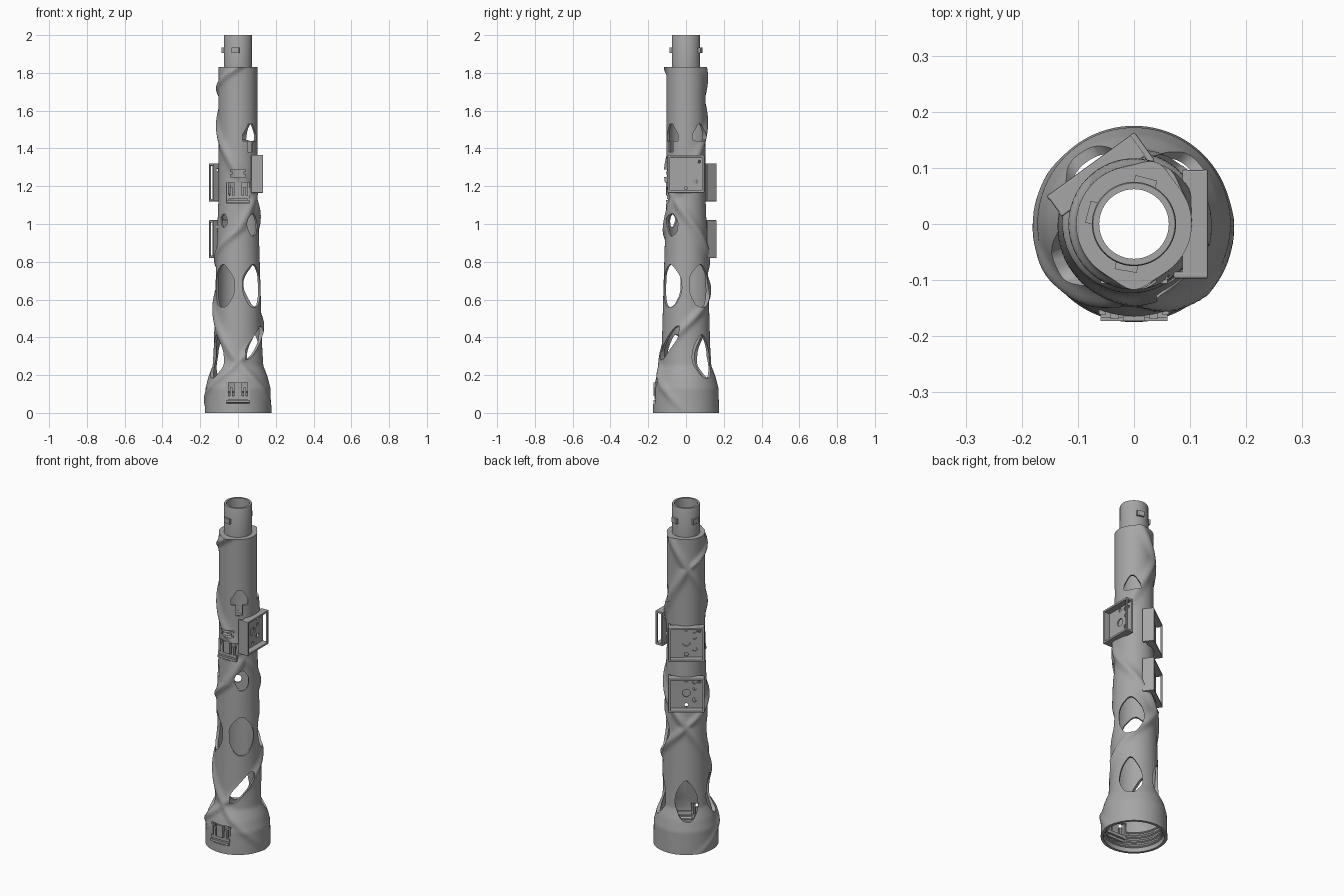
import bpy, bmesh, math
from mathutils import Vector

old = bpy.data.objects.get("Cube")
if old:
    bpy.data.objects.remove(old, do_unlink=True)

grey = bpy.data.materials.new("plain_grey")
grey.use_nodes = True
grey.diffuse_color = (0.38, 0.38, 0.38, 1)
bsdf = grey.node_tree.nodes["Principled BSDF"]
bsdf.inputs["Base Color"].default_value = (0.38, 0.38, 0.38, 1)
bsdf.inputs["Roughness"].default_value = 0.6


def interp(table, x):
    for (a, u), (b, v) in zip(table, table[1:]):
        if x <= b:
            return u + (v - u) * (x - a) / (b - a)
    return table[-1][1]


def place(az, t, d, z):
    """Point at distance d along azimuth az, t sideways, z up."""
    a = math.radians(az)
    return Vector((d * math.cos(a) - t * math.sin(a),
                   d * math.sin(a) + t * math.cos(a), z))


def prism(bm, az, pts, d0, d1):
    """Extrude a (sideways, height) outline outwards along azimuth az."""
    near = [bm.verts.new(place(az, t, d0, z)) for t, z in pts]
    far = [bm.verts.new(place(az, t, d1, z)) for t, z in pts]
    bm.faces.new(near)
    bm.faces.new(far[::-1])
    for i in range(len(pts)):
        j = (i + 1) % len(pts)
        bm.faces.new((near[j], near[i], far[i], far[j]))


def block(bm, az, t0, t1, d0, d1, z0, z1):
    prism(bm, az, [(t0, z0), (t1, z0), (t1, z1), (t0, z1)], d0, d1)


def rounded(pts, steps=2):
    """Cut the corners of an outline repeatedly."""
    for _ in range(steps):
        out = []
        for i, p in enumerate(pts):
            p, q = Vector(p), Vector(pts[(i + 1) % len(pts)])
            out += [p.lerp(q, 0.2), p.lerp(q, 0.8)]
        pts = out
    return [tuple(p) for p in pts]


def finish(bm, name):
    bmesh.ops.recalc_face_normals(bm, faces=bm.faces)
    me = bpy.data.meshes.new(name)
    bm.to_mesh(me)
    bm.free()
    me.materials.append(grey)
    ob = bpy.data.objects.new(name, me)
    bpy.context.collection.objects.link(ob)
    return ob


def activate(ob):
    bpy.ops.object.select_all(action='DESELECT')
    ob.select_set(True)
    bpy.context.view_layer.objects.active = ob


def carve(ob, cutter):
    mod = ob.modifiers.new("openings", 'BOOLEAN')
    mod.operation = 'DIFFERENCE'
    mod.solver = 'EXACT'
    mod.object = cutter
    activate(ob)
    bpy.ops.object.modifier_apply(modifier=mod.name)
    bpy.data.objects.remove(cutter, do_unlink=True)


# Body: flared tube with two opposed spiral ridges, shoulder, neck and bore
OUTER = [(0, .175), (.13, .172), (.19, .157), (.25, .134), (.35, .128),
         (.6, .121), (.9, .112), (1.15, .103), (1.83, .103)]
RISING = [(0, -210), (.27, -90), (.73, 126), (.97, 270), (1.65, 486), (1.83, 630)]
FALLING = [(0, 0), (.27, -90), (.73, -234), (1.27, -450), (1.67, -594), (1.83, -650)]
BORE = [(1.81, .062), (1.805, .09), (1.2, .09), (1.0, .098), (.7, .105),
        (.3, .114), (.2, .135), (.14, .15)]
SIDES = 96


def outer_radius(az, z):
    r = interp(OUTER, z)
    lift = 0
    for path in (RISING, FALLING):
        gap = (az - interp(path, z) + 180) % 360 - 180
        lift = max(lift, math.exp(-(math.radians(gap) * r * 0.7 / 0.02) ** 2))
    return r + 0.014 * lift * min(1, 0.25 + z / 0.25)


rings = []
ROWS = 170
for k in range(ROWS + 1):
    z = 1.83 * k / ROWS
    rings.append((z, [outer_radius(360 * i / SIDES, z) for i in range(SIDES)]))
inner = [(1.83, .075), (1.995, .075), (2.0, .073), (2.0, .062)] + BORE
# internal thread at the foot
for k in range(4):
    z = .12 - .028 * k
    inner += [(z, .149), (z - .008, .149), (z - .012, .158), (z - .02, .158)]
inner += [(0, .16)]
rings += [(z, [r] * SIDES) for z, r in inner]

bm = bmesh.new()
loops = [[bm.verts.new(place(360 * i / SIDES, 0, rad[i], z)) for i in range(SIDES)]
         for z, rad in rings]
for k, low in enumerate(loops):
    high = loops[(k + 1) % len(loops)]
    for i in range(SIDES):
        j = (i + 1) % SIDES
        bm.faces.new((low[i], low[j], high[j], high[i]))
body = finish(bm, "spiral_body")

# Openings through the body wall
MOUNTS = [(0, 1.265), (126, 1.22), (126, .92)]
CLIPS = [(.05, .15, .173), (1.11, .085, .106)]
leaf = [(-.065, .63), (-.03, .56), (.03, .56), (.068, .63), (.065, .72), (0, .80), (-.065, .73)]
drop = [(-.065, .28), (-.03, .19), (.03, .18), (.065, .25), (.055, .34), (.0, .43), (-.05, .36)]
slant = [(-.07, .28), (-.065, .34), (.04, .46), (.07, .46), (.065, .40), (-.03, .29)]
eye = [(-.042, 1.0), (-.01, .93), (.035, .95), (.042, 1.01), (.01, 1.06), (-.03, 1.04)]
house = [(-.045, 1.44), (.045, 1.44), (.045, 1.475), (.012, 1.53), (-.012, 1.53), (-.045, 1.475)]
notched = [(-.02, 1.38), (.015, 1.38), (.015, 1.44)] + house[1:] + [house[0], (-.02, 1.44)]

bm = bmesh.new()
for az in (-45, 42, -133):
    prism(bm, az, rounded(leaf), .08, .25)
for az in (42, 126, -152):
    prism(bm, az, rounded(drop), .085, .25)
prism(bm, -45, rounded(slant), .085, .25)
prism(bm, -45, rounded(eye), .07, .25)
prism(bm, -135, rounded([(t * .6, .41 + z * .61) for t, z in eye]), .07, .25)
prism(bm, -50, notched, .07, .25)
prism(bm, 45, rounded(house, 1), .07, .25)
for az, zc in MOUNTS:
    block(bm, az, -.088, .088, .09, .25, zc - .092, zc + .092)
for z, d0, d1 in CLIPS:
    block(bm, -90, -.06, .06, d0 - .02, .25, z, z + .11)
for z0, z1, w in ((1.25, 1.262, .04), (1.262, 1.278, .03), (1.278, 1.29, .04)):
    block(bm, -90, -w, w, .075, .25, z0, z1 - .0005)
carve(body, finish(bm, "opening_cutter"))
activate(body)
bpy.ops.object.shade_smooth_by_angle(angle=math.radians(35))

# Latch clips sitting in the front openings
for n, (z, d0, d1) in enumerate(CLIPS):
    bm = bmesh.new()
    block(bm, -90, -.06, .06, d0, d1, z + .004, z + .018)
    block(bm, -90, -.06, .06, d0 - .008, d1 - .006, z + .022, z + .04)
    block(bm, -90, -.02, .02, d0, d1, z + .04, z + .11)
    for s in (-1, 1):
        block(bm, -90, min(s * .028, s * .042), max(s * .028, s * .042),
              d0, d1 - .004, z + .04, z + .085)
        block(bm, -90, min(s * .05, s * .062), max(s * .05, s * .062),
              d0 - .01, d1 - .012, z + .018, z + .11)
    finish(bm, ("lower_latch", "upper_latch")[n])

# Square trays: perforated floor, three walls and one open side with a rail
HOLES = [(0, 0, .022), (.045, .065, .012), (.045, .025, .009), (.045, -.04, .013),
         (0, .075, .01), (0, -.07, .011), (.07, .065, .008)]
for n, (az, zc) in enumerate(MOUNTS):
    bm = bmesh.new()
    block(bm, az, -.09, .09, .088, .096, zc - .095, zc + .095)
    floor = finish(bm, f"tray_floor_{n + 1}")
    bm = bmesh.new()
    for t, z, r in HOLES:
        ring = [(t + r * math.cos(i * math.pi / 10), zc + z + r * math.sin(i * math.pi / 10))
                for i in range(20)]
        prism(bm, az, ring, .07, .12)
    carve(floor, finish(bm, "hole_cutter"))

    bm = bmesh.new()
    block(bm, az, -.097, -.085, .07, .132, zc - .1, zc + .1)
    block(bm, az, .085, .097, .122, .132, zc - .1, zc + .1)
    block(bm, az, .085, .097, .086, .097, zc - .1, zc + .1)
    for s in (-1, 1):
        z0, z1 = sorted((zc + s * .088, zc + s * .1))
        block(bm, az, -.09, .096, .086, .1318, z0, z1)
    frame = finish(bm, f"tray_frame_{n + 1}")
    bev = frame.modifiers.new("soft_edges", 'BEVEL')
    bev.width = .003
    bev.segments = 2

# Locking lugs on the neck
bm = bmesh.new()
for az in (-100, 165, 75):
    block(bm, az, -.02, .02, .07, .085, 1.905, 1.935)
finish(bm, "neck_lugs")
